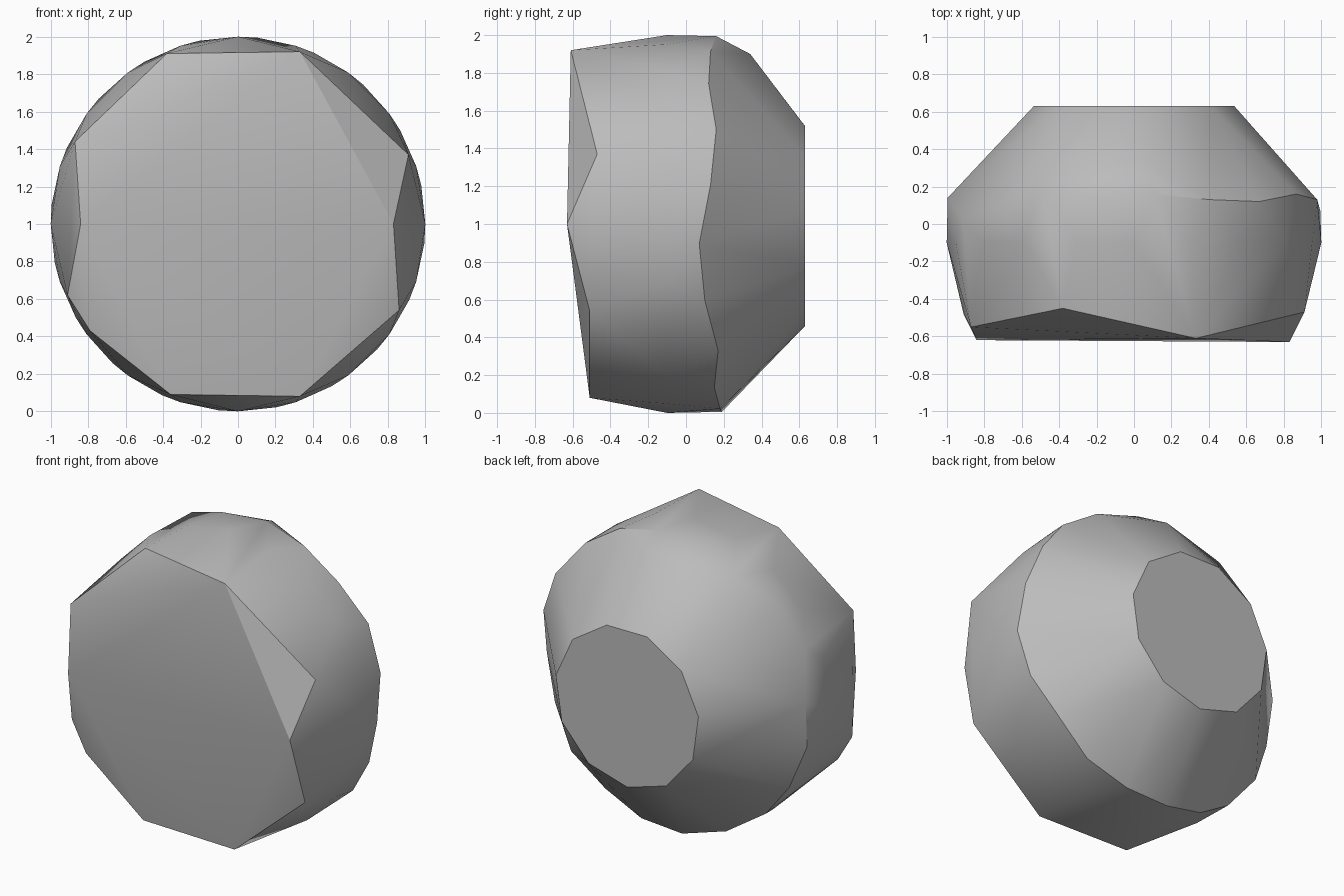
import bpy
import bmesh
from math import cos, sin, radians

# Remove the default cube
default_cube = bpy.data.objects.get("Cube")
if default_cube:
    bpy.data.objects.remove(default_cube, do_unlink=True)

CENTRE_HEIGHT = 1.0


def make_material(name, colour):
    material = bpy.data.materials.new(name)
    material.use_nodes = True
    material.diffuse_color = colour
    shader = next(n for n in material.node_tree.nodes if n.type == "BSDF_PRINCIPLED")
    shader.inputs["Base Color"].default_value = colour
    shader.inputs["Roughness"].default_value = 0.8
    return material


def ring(radius, depths, start_angle=0):
    """Points around the front-to-back axis, one for each depth."""
    step = 360 / len(depths)
    points = []
    for index, depth in enumerate(depths):
        angle = radians(start_angle + index * step)
        points.append((radius * cos(angle), depth,
                       CENTRE_HEIGHT + radius * sin(angle)))
    return points


# Chipped front face, with a shallow ridge across its middle
front_corners = [
    (-.38, -.45, 1.91), (.33, -.61, 1.92), (.91, -.47, 1.37),
    (.83, -.63, 1), (.86, -.51, .54), (.33, -.51, .08),
    (-.36, -.5, .09), (-.79, -.5, .43), (-.91, -.48, .62),
    (-.84, -.62, 1), (-.87, -.55, 1.44),
]

# Round girdle, then the uneven edge where the back starts to taper
girdle = ring(1, [-.1] * 20)
shoulder_depths = [.07, .13, .16, .12, .13, .16, .13, .22, .08, .03,
                   .14, .1, .13, .1, .15, .19, .18, .15, .17, .1]
shoulder = ring(1, shoulder_depths, start_angle=-6)
top_bump = [(.02, .34, 1.9)]

# Flat back facet
back_facet = ring(.54, [.63] * 11, start_angle=8)

# Wrap all corners in one faceted stone
bm = bmesh.new()
for point in front_corners + girdle + shoulder + top_bump + back_facet:
    bm.verts.new(point)
bmesh.ops.convex_hull(bm, input=bm.verts[:])
loose = [v for v in bm.verts if not v.link_faces]
bmesh.ops.delete(bm, geom=loose, context="VERTS")
bmesh.ops.dissolve_limit(bm, angle_limit=radians(1),
                         verts=bm.verts[:], edges=bm.edges[:])
bmesh.ops.recalc_face_normals(bm, faces=bm.faces[:])

mesh = bpy.data.meshes.new("faceted_stone")
bm.to_mesh(mesh)
bm.free()
mesh.materials.append(make_material("stone_grey", (.5, .5, .5, 1)))
stone = bpy.data.objects.new("faceted_stone", mesh)
bpy.context.collection.objects.link(stone)

# Soft shading with the main facet edges kept sharp
bpy.ops.object.select_all(action="DESELECT")
stone.select_set(True)
bpy.context.view_layer.objects.active = stone
bpy.ops.object.shade_smooth_by_angle(angle=radians(30))
